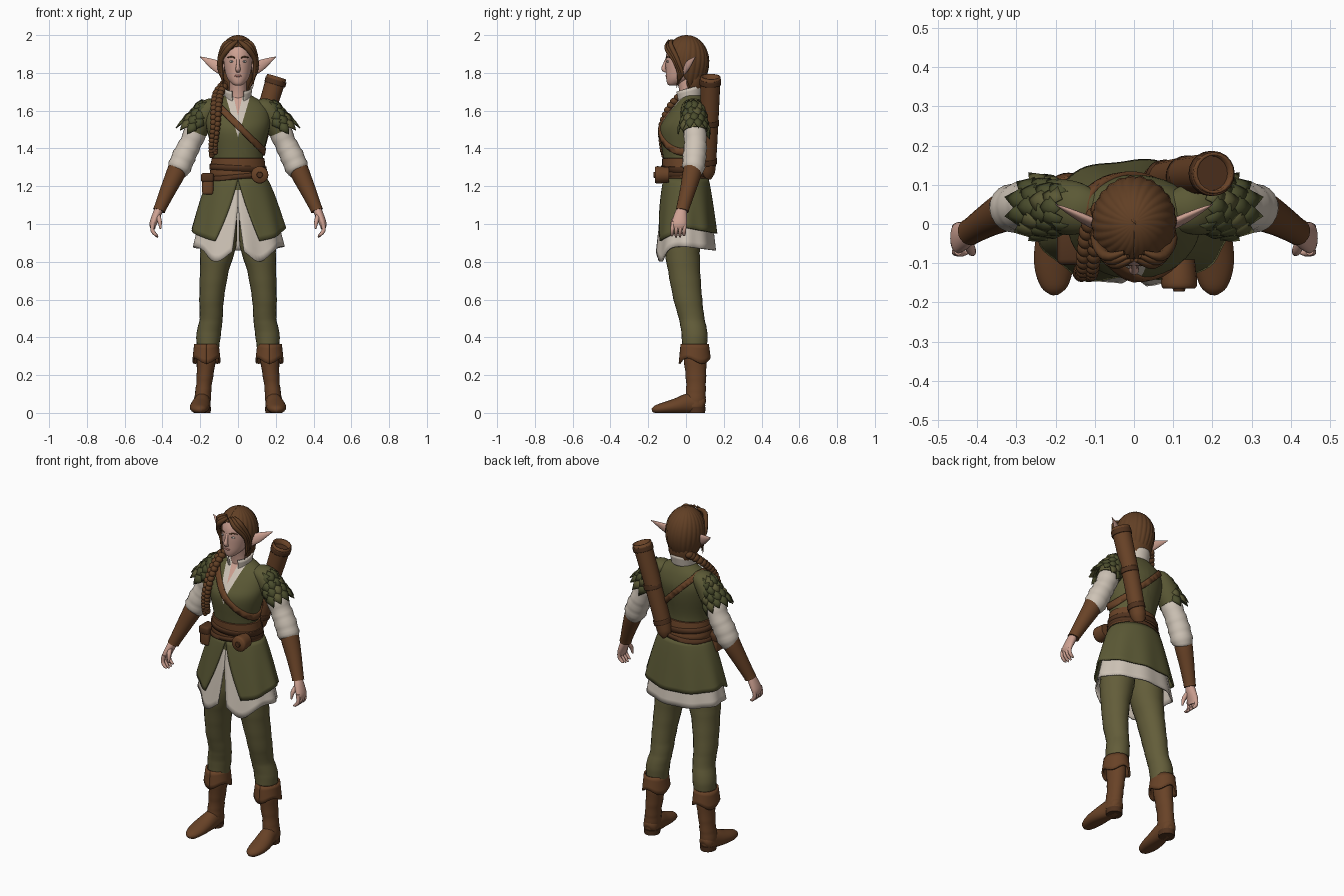
import bpy, bmesh, math, random
from math import sin, cos, pi
from mathutils import Vector, Matrix

random.seed(4)
cube = bpy.data.objects.get("Cube")
if cube:
    bpy.data.objects.remove(cube, do_unlink=True)

# All part sizes are in hundredths of a unit
SCALE = 0.01
X, Y, Z = Vector((1, 0, 0)), Vector((0, 1, 0)), Vector((0, 0, 1))


def material(name, r, g, b):
    mat = bpy.data.materials.new(name)
    mat.use_nodes = True
    mat.diffuse_color = (r, g, b, 1)
    mat.node_tree.nodes["Principled BSDF"].inputs["Base Color"].default_value = (r, g, b, 1)
    return mat


SKIN = material("skin", .62, .36, .29)
HAIR = material("brown hair", .12, .05, .018)
LEATHER = material("brown leather", .14, .055, .02)
DARK = material("dark leather", .08, .032, .013)
GREEN = material("moss cloth", .105, .1, .036)
TROUSER = material("olive trousers", .125, .11, .042)
LEAF = material("leaf green", .07, .075, .026)
LINEN = material("cream linen", .62, .55, .47)
LIPS = material("rose lips", .45, .19, .16)
IRIS = material("grey iris", .15, .17, .18)


def finish(name, bm, *mats, mirror=False, thick=0):
    """Turn a bmesh into a smooth object with sharp creases."""
    bmesh.ops.recalc_face_normals(bm, faces=bm.faces[:])
    for f in bm.faces:
        f.smooth = True
    for e in bm.edges:
        if len(e.link_faces) == 2 and e.calc_face_angle(0) > 0.9:
            e.smooth = False
    for v in bm.verts:
        v.co.z = max(v.co.z, 0)
        v.co *= SCALE
    mesh = bpy.data.meshes.new(name)
    bm.to_mesh(mesh)
    bm.free()
    for m in mats:
        mesh.materials.append(m)
    obj = bpy.data.objects.new(name, mesh)
    bpy.context.collection.objects.link(obj)
    if thick:
        mod = obj.modifiers.new("thickness", 'SOLIDIFY')
        mod.thickness, mod.offset = thick * SCALE, 0
    if mirror:
        obj.modifiers.new("mirror", 'MIRROR').use_mirror_merge = False
    return obj


def spline(pts, steps=4):
    """Smooth curve through tuples of any length."""
    out, last = [], len(pts) - 1
    for i in range(last):
        a, b, c, d = (pts[min(max(j, 0), last)] for j in range(i - 1, i + 3))
        for s in range(steps):
            t = s / steps
            out.append([q + t / 2 * (r - p + t * (2*p - 5*q + 4*r - w + t * (3*q - p - 3*r + w)))
                        for p, q, r, w in zip(a, b, c, d)])
    return out + [list(pts[-1])]


def tube(bm, pts, n=20, ref=None, cap=True, ripple=0):
    """Loft of (x, y, z, radius, radius); level rings, or square to the path if ref is given."""
    pts, rings = spline(pts), []
    for i, p in enumerate(pts):
        u, v = X, Y
        if ref:
            ends = pts[max(i - 1, 0)], pts[min(i + 1, len(pts) - 1)]
            t = (Vector(ends[1][:3]) - Vector(ends[0][:3])).normalized()
            u = (ref - t * ref.dot(t)).normalized()
            v = t.cross(u)
        k = 1 + ripple * sin(2.2 * i)
        rings.append([bm.verts.new(Vector(p[:3]) + u * (p[3] * k * cos(2 * pi * j / n))
                                   + v * (p[4] * k * sin(2 * pi * j / n))) for j in range(n)])
    for a, b in zip(rings, rings[1:]):
        for j in range(n):
            bm.faces.new((a[j], a[(j + 1) % n], b[(j + 1) % n], b[j]))
    if cap:
        bm.faces.new(rings[0])
        bm.faces.new(rings[-1])
    return bm


def part(name, mat, pts, mirror=False, thick=0, **kw):
    return finish(name, tube(bmesh.new(), pts, **kw), mat, mirror=mirror, thick=thick)


def ball(bm, centre, radii):
    bmesh.ops.create_uvsphere(bm, u_segments=16, v_segments=10, radius=1,
                              matrix=Matrix.Translation(centre) @ Matrix.Diagonal((*radii, 1)))
    return bm


def sheet(name, mat, f, nu=72, nv=12, thick=0.8, mirror=False):
    """Cloth surface from f(u, v) with u and v in 0..1."""
    bm = bmesh.new()
    g = [[bm.verts.new(f(i / nu, j / nv)) for j in range(nv + 1)] for i in range(nu + 1)]
    for i in range(nu):
        for j in range(nv):
            bm.faces.new((g[i][j], g[i + 1][j], g[i + 1][j + 1], g[i][j + 1]))
    return finish(name, bm, mat, thick=thick, mirror=mirror)


def cut(bm, co, no, clear=False):
    bmesh.ops.bisect_plane(bm, geom=bm.verts[:] + bm.edges[:] + bm.faces[:],
                           plane_co=co, plane_no=no, clear_outer=clear)


# Vest with the shirt and bare chest cut into the neckline
TORSO = [(0, 0, 118, 15.5, 12), (0, -1, 130, 13.5, 10.5), (0, -1.5, 138, 13.6, 11),
         (0, -1, 150, 16.5, 13), (0, 1, 157, 17, 11.5), (0, 2.5, 163, 15, 8.5),
         (0, 3, 167, 9, 6), (0, 2.5, 169, 5, 5)]
bm = tube(bmesh.new(), TORSO, n=40)
NECKLINES = ((1, .3, 146), (2, .22, 157))
for index, k, base in NECKLINES:
    for side in (-1, 1):
        cut(bm, (0, 0, base), (side, 0, -k))
    for f in bm.faces:
        c = f.calc_center_median()
        if c.y < 1 and abs(c.x) < k * (c.z - base):
            f.material_index = index
finish("vest", bm, GREEN, LINEN, SKIN)


def band(name, mat, height, width, slope, thick):
    """Strap made from a slanted slice of the torso surface."""
    bm = tube(bmesh.new(), TORSO, n=40, cap=False)
    for side in (-1, 1):
        cut(bm, (0, 0, height + side * width / 2), Vector((slope, 0, 1)) * side, True)
    finish(name, bm, mat, thick=thick)


band("waist_corset", LEATHER, 129, 10, 0, 2)
band("belt", DARK, 129.5, 3, .06, 3.2)
band("low_belt", DARK, 125, 2.5, -.1, 3)
band("quiver_strap", LEATHER, 152, 4.5, 1, 1.8)


# Tunic skirt, linen underskirt and collar
def skirt(top, bottom, hem, gap):
    def f(u, v):
        g = gap(v)
        a = g + (2 * pi - 2 * g) * u
        z = top[0] + (hem(a) - top[0]) * v
        k = 1 + .025 * sin(9 * a) * v
        rx, ry = (t + (b - t) * v ** .8 for t, b in zip(top[1:], bottom))
        return rx * k * sin(a), -ry * k * cos(a), z
    return f


def tunic_hem(a):
    return 98 - 8 * max(cos(a), 0) - 3 * max(-cos(a), 0)


def linen_hem(a):
    d = min(a, 2 * pi - a)
    return 88 - 8 * math.exp(-((d - .5) / .35) ** 2) - 2 * max(-cos(a), 0)


sheet("tunic_skirt", GREEN, skirt((124, 15, 11.5), (24.5, 16), tunic_hem, lambda v: .5 * v))
sheet("linen_underskirt", LINEN,
      skirt((122, 14, 10.5), (23.8, 15.3), linen_hem, lambda v: .2 * max(v - .35, 0)))
sheet("shirt_collar", LINEN, lambda u, v: (
    (6.2 + v) * sin(.45 + 5.38 * u), 2 - (6 + 1.5 * v) * cos(.45 + 5.38 * u),
    165 + 7 * v - 2 * cos(.45 + 5.38 * u)), nv=4)

# Legs and boots
part("trousers", TROUSER, [(9.5, -1, 102, 9, 10), (10.5, -2, 88, 9.5, 9.5), (12.5, -1, 75, 7.6, 8.5),
     (14, 1, 60, 6.5, 7.6), (14.2, 3, 50, 6.1, 6.8), (15.5, 4.5, 42, 6.5, 6.9),
     (16, 4.5, 33, 5.8, 6.5)], mirror=True, ripple=.015)
part("boot_shafts", LEATHER, [(16.5, 4.5, 36, 5.6, 6.4), (17, 5, 25, 4.8, 5.8),
     (18, 5.3, 15, 4.2, 5.2), (18.7, 5, 8, 4.4, 5.4), (19, 4.8, 3, 4.4, 5.2)], mirror=True, ripple=.03)
part("boot_feet", LEATHER, [(18.6, 9.8, 4, 2, 2), (18.7, 8, 4.5, 4, 5), (19, 2, 5, 4.5, 5.5),
     (20, -5, 3.6, 5.2, 4.2), (20.4, -11, 2.6, 5, 3.2), (20.3, -16, 1.8, 3.4, 2.2),
     (20.2, -18, 1.4, 1, .8)], ref=X, mirror=True)
part("boot_heels", DARK, [(18.8, 5.5, 0, 4.3, 4.6), (18.8, 5.5, 3, 4.5, 4.9)], mirror=True)
sheet("boot_cuffs", LEATHER, lambda u, v: (
    16.7 + (6 + v) * sin(2 * pi * u), 4.6 - (7 + v) * cos(2 * pi * u),
    36.5 - v * (9 + 1.5 * cos(6 * pi * u))), nu=36, nv=4, thick=1, mirror=True)

# Arms
part("sleeves", LINEN, [(16, 4, 160, 6, 6), (21, 4.5, 152, 6, 6.2), (25, 5, 143, 6, 5.8),
     (28.5, 4.5, 136, 6.2, 6.2), (31.5, 3.8, 129, 5.8, 6), (32.5, 3, 127, 4, 4)],
     ref=Y, mirror=True, ripple=.04)
part("bracers", LEATHER, [(31.5, 3.8, 130.5, 5, 5.2), (33.3, 3, 126, 5, 5), (37, 1, 118, 4.2, 4.2),
     (41, -1.5, 109, 3.5, 3.3), (41.8, -2, 107, 3.5, 3.3)], ref=Y, mirror=True)
bm = tube(bmesh.new(), [(41.5, -2, 108.5, 2.4, 2.2), (43, -2.8, 105, 3.4, 2.3),
                        (45, -3.6, 100, 4, 1.9), (45, -4, 97.5, 3, 1.2)], ref=Y)
for i in range(4):
    y = -.6 - 2.1 * i
    tip = 92.5 + abs(i - 1.6)
    tube(bm, [(44.8, y, 101, 1.1, 1.1), (45.4, y - .3, 97, 1, 1.1), (43.8, y - .5, 94.5, .9, .9),
              (42.4, y - .4, tip, .4, .4)], n=10, ref=Y)
tube(bm, [(42.5, -4, 105, 1.3, 1.3), (41.5, -6.8, 101.5, 1.2, 1.2), (41, -7.6, 97.5, .5, .5)], n=10, ref=Y)
finish("hands", bm, SKIN, mirror=True)

# Leafy shoulder guards
part("shoulder_caps", GREEN, [(10, 3, 163, 5, 3), (15, 4, 161, 6.8, 5.6), (20, 4.5, 154, 7, 6.6),
     (22.5, 4.8, 149, 6.5, 6.2)], ref=Y, mirror=True)
bm = bmesh.new()
axis = Vector((.54, .05, -.84)).normalized()
out = Y.cross(axis).normalized() * -1
out = out if out.x > 0 else -out
for row in range(4):
    for k in range(7):
        phi = (k - 3 + (row % 2) / 2) * .55
        radial = out * cos(phi) + Y * sin(phi)
        across = axis.cross(radial)
        base = Vector((15 + 2 * row, 4, 163.5 - 3.3 * row)) + radial * (4.6 + .75 * row)
        run = (axis + radial * .22) * (7.5 + random.random() * 1.5)
        mid = base + run * .45
        b, l, t, r, m = (bm.verts.new(p) for p in (
            base, mid + across * 2.9, base + run, mid - across * 2.9, mid + radial * .9))
        for tri in ((b, l, m), (l, t, m), (t, r, m), (r, b, m)):
            bm.faces.new(tri).material_index = int((row + k) % 4 == 0)
finish("shoulder_leaves", bm, LEAF, GREEN, mirror=True, thick=.5)

# Head, ears and face
part("neck", SKIN, [(0, 2.5, 163, 6, 5.5), (0, 1.5, 170, 4.6, 5), (0, 0, 178, 4.6, 5.2)])
bm = tube(bmesh.new(), [(0, -7, 173.3, 1.6, 1.8), (0, -6, 174.3, 3.3, 3.9), (0, -3.5, 177, 5.6, 7),
          (0, -2, 181, 6.9, 8.7), (0, -1, 186, 7.6, 9.8), (0, 0, 191, 7.6, 10.1),
          (0, .5, 196, 5.8, 7.8), (0, .5, 198, 2, 3)], n=32)
tube(bm, [(0, -10, 187.5, .8, .8), (0, -11.2, 184.5, .9, 1), (0, -11.8, 182, 1.3, 1.2),
          (0, -10.3, 180.6, 1, .6)], n=12, ref=X)
finish("head", bm, SKIN)
part("pointed_ears", SKIN, [(8, -1, 181.5, 1.2, 3), (12, 1, 184, 1.2, 2.9), (16, 3, 186.3, .8, 1.7),
     (20, 5, 188.5, .15, .15)], ref=Y, mirror=True, n=14)
finish("eyes", ball(bmesh.new(), (3.2, -9.5, 186), (1.4, .6, .6)), LINEN, mirror=True)
finish("irises", ball(bmesh.new(), (3.2, -9.85, 186), (.6, .4, .55)), IRIS, mirror=True)
part("eyebrows", HAIR, [(1.6, -10.5, 187.9, .3, .3), (3.6, -9.9, 188.6, .35, .35),
     (5.6, -8.4, 188, .2, .2)], ref=Z, mirror=True, n=8)
finish("lips", ball(bmesh.new(), (0, -10.3, 178.4), (1.9, .6, .6)), LIPS)


# Hair cap, nape, loose locks and braid
def hair_cap(u, v):
    a = 2 * pi * u
    d = min(a, 2 * pi - a)
    hem = 194 - 14 * min(d / 1.3, 1) ** 2 - 12 * max(0, min((d - 1.3) / .8, 1))
    z = 199.5 - (199.5 - hem) * v * v
    h = (z - 186) / 13.5
    k = math.sqrt(max(0, 1 - h * h)) if h > 0 else 1 - .4 * h * h
    k *= 1 + .018 * sin(24 * a + 9 * v)
    return 10.3 * k * sin(a), .3 - 11.4 * k * cos(a), z


sheet("hair_cap", HAIR, hair_cap, nu=144, nv=14, thick=1)
finish("hair_nape", ball(bmesh.new(), (0, 4.5, 177), (8, 5.5, 10)), HAIR)
bm = bmesh.new()
for s in range(3):
    tube(bm, [(.5 + s, -9.2 + s, 197, .5, .8), (5 + s, -10.2 + s, 193 + s, 1.3, 1.5),
              (8.8 + s / 2, -6.5 + s, 187, 1.2, 1.2), (8.6 + s / 2, -4 + s, 180, .8, .8),
              (7.8, -5 + s, 172 + 2 * s, .15, .15)], n=10, ref=Y)
finish("hair_locks", bm, HAIR, mirror=True)
bm = bmesh.new()
path = spline([(-5, 6, 176), (-10, 0, 170), (-11.5, -8, 162), (-12, -12.5, 152),
               (-13, -12.5, 143), (-13, -11.5, 137)])
for i, p in enumerate(path):
    fat = 1 - .4 * i / len(path)
    for side in (-1, 1):
        ball(bm, (p[0] + side * 1.5 * fat, p[1], p[2] + side * .8), (2.3 * fat, 2.6 * fat, 2.2 * fat))
finish("side_braid", bm, HAIR)
part("braid_tie", DARK, [(-13, -11.8, 140, 2, 2), (-13, -11.6, 138, 2.1, 2.1)])

# Quiver on the back
part("quiver", LEATHER, [(6, 11, 127, 2.5, 2.5), (6.6, 11.2, 129, 4, 4), (13, 12.3, 153, 4.4, 4.4),
     (20.5, 13, 178, 4.9, 4.9)], ref=Y, cap=False, thick=.8)
part("quiver_inside", DARK, [(19, 12.9, 173, 4.5, 4.5), (19.6, 12.9, 175, 4.5, 4.5)], ref=Y)
for i, t in enumerate((0, .45, .93)):
    x, y, z, r = 7.5 + 12.8 * t, 11.4 + 1.6 * t, 132 + 45 * t, 4.6 + .8 * t
    part("quiver_band_%d" % (i + 1), DARK, [(x, y, z, r, r), (x + .8, y, z + 2.6, r, r)],
         ref=Y, cap=False, thick=.8)

# Round belt purse and hip pouch
part("round_purse", LEATHER, [(11.5, -9, 126, 4, 4), (11.5, -15, 126, 4.6, 4.6), (11.5, -16.5, 126, 4, 4)], ref=X)
part("purse_button", DARK, [(11.5, -16, 126, 1.8, 1.8), (11.5, -17.2, 126, 1.4, 1.4)], ref=X)
for name, mat, centre, size in (("hip_pouch", LEATHER, (-16, -6, 121), (6, 8, 11)),
                                ("pouch_flap", DARK, (-16.2, -6, 124.5), (6.8, 8.8, 5))):
    bm = bmesh.new()
    bmesh.ops.create_cube(bm, size=1, matrix=Matrix.Translation(centre) @ Matrix.Diagonal((*size, 1)))
    bmesh.ops.bevel(bm, geom=bm.edges[:], offset=1.4, segments=3, affect='EDGES', profile=.5)
    finish(name, bm, mat)
